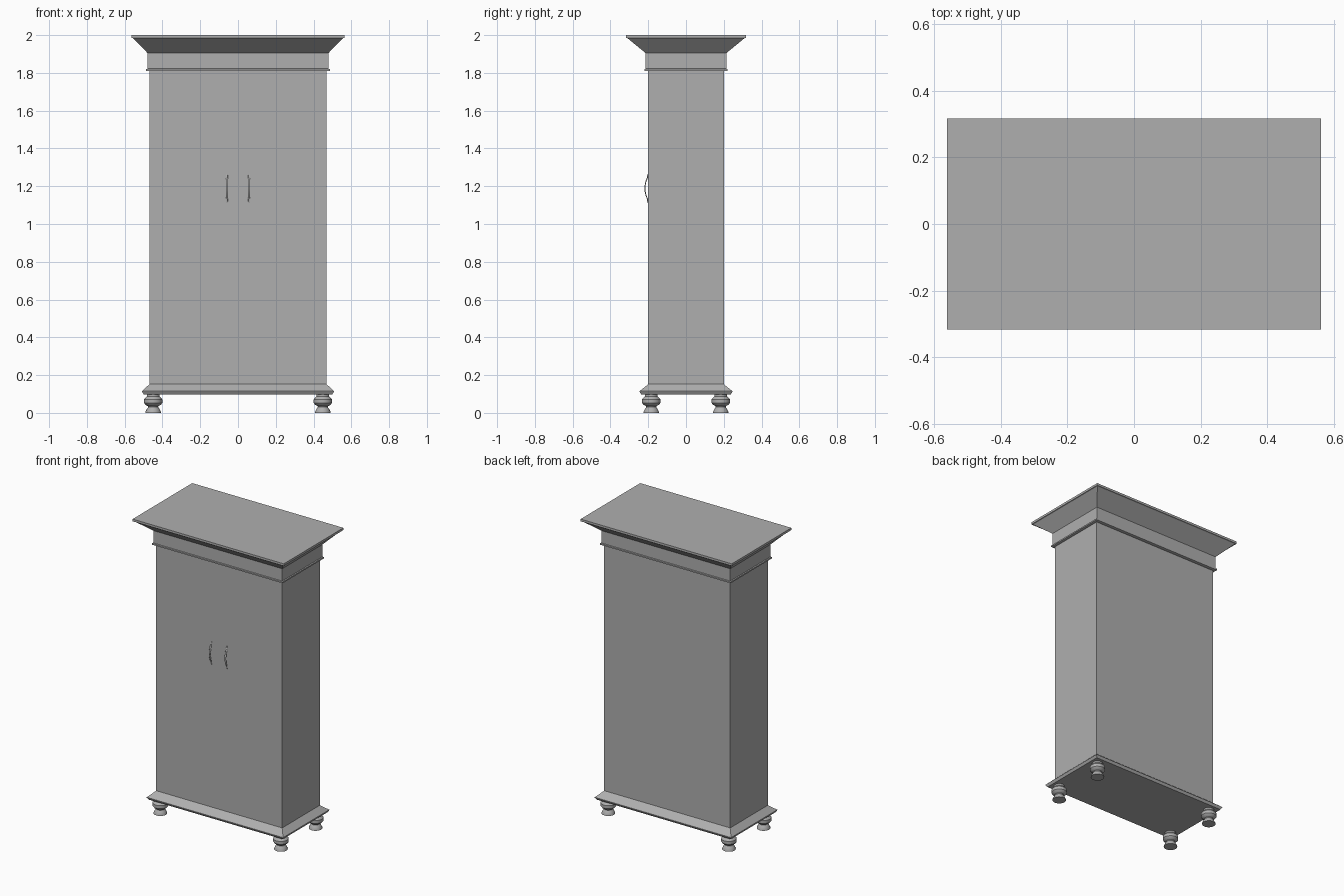
import bpy, bmesh, math

if "Cube" in bpy.data.objects:
    bpy.data.objects.remove(bpy.data.objects["Cube"])

# Mid-grey finish shared by every part
grey = bpy.data.materials.new("grey_finish")
grey.diffuse_color = (0.43, 0.43, 0.43, 1)
grey.use_nodes = True
grey.node_tree.nodes["Principled BSDF"].inputs["Base Color"].default_value = grey.diffuse_color


def loft(name, rings, smooth=False):
    """Join equal-length rings of points into a capped solid."""
    bm = bmesh.new()
    vs = [[bm.verts.new(p) for p in ring] for ring in rings]
    n = len(vs[0])
    for a, b in zip(vs, vs[1:]):
        for i in range(n):
            j = (i + 1) % n
            bm.faces.new((a[i], a[j], b[j], b[i]))
    bm.faces.new(vs[0])
    bm.faces.new(vs[-1])
    bmesh.ops.recalc_face_normals(bm, faces=bm.faces)
    me = bpy.data.meshes.new(name)
    bm.to_mesh(me)
    bm.free()
    me.materials.append(grey)
    ob = bpy.data.objects.new(name, me)
    bpy.context.collection.objects.link(ob)
    if smooth:
        bpy.ops.object.select_all(action='DESELECT')
        ob.select_set(True)
        bpy.context.view_layer.objects.active = ob
        bpy.ops.object.shade_smooth_by_angle(angle=math.radians(35))
    return ob


def rect(hx, hy, z):
    return [(-hx, -hy, z), (hx, -hy, z), (hx, hy, z), (-hx, hy, z)]


def stack(name, profile):
    return loft(name, [rect(*p) for p in profile])


def lathe(name, profile, cx, cy, sides=16):
    rings = [[(cx + r * math.cos(2 * math.pi * i / sides),
               cy + r * math.sin(2 * math.pi * i / sides), z)
              for i in range(sides)] for r, z in profile]
    return loft(name, rings, True)


# Carcass and stepped mouldings: (half width, half depth, height)
stack("plinth", [(0.499, 0.237, 0.098), (0.508, 0.246, 0.112),
                 (0.508, 0.246, 0.115), (0.469, 0.20, 0.152)])
stack("cabinet_body", [(0.469, 0.20, 0.152), (0.469, 0.20, 1.81)])
stack("bead_moulding", [(0.479, 0.214, 1.809), (0.486, 0.22, 1.811),
                        (0.486, 0.22, 1.820), (0.479, 0.214, 1.822)])
stack("frieze", [(0.479, 0.214, 1.822), (0.479, 0.214, 1.905)])
stack("cornice", [(0.479, 0.214, 1.905), (0.555, 0.309, 1.983),
                  (0.563, 0.317, 1.985), (0.563, 0.317, 2.0)])

# Turned bun feet
foot = [(0.042, 0), (0.042, 0.004), (0.034, 0.020), (0.026, 0.031),
        (0.028, 0.036), (0.040, 0.042), (0.048, 0.052), (0.048, 0.072),
        (0.040, 0.082), (0.034, 0.087), (0.034, 0.099)]
for sx, xn in ((-1, "left"), (1, "right")):
    for sy, yn in ((-1, "front"), (1, "back")):
        lathe(f"{yn}_{xn}_foot", foot, sx * 0.449, sy * 0.184)

# Bowed door handles: (height offset, y, half width), tapering to slim tips
half = [(-0.077, -0.200, 0.003), (-0.068, -0.203, 0.004), (-0.055, -0.205, 0.004),
        (-0.052, -0.206, 0.006), (-0.035, -0.2125, 0.006), (-0.018, -0.216, 0.006)]
path = half + [(0, -0.217, 0.006)] + [(-d, y, r) for d, y, r in reversed(half)]
for sx, side in ((-1, "left"), (1, "right")):
    rings = [[(sx * 0.058 + r * math.cos(a), y + 0.0025 * math.sin(a), 1.189 + d)
              for a in (2 * math.pi * i / 8 for i in range(8))]
             for d, y, r in path]
    loft(f"{side}_door_handle", rings, True)
